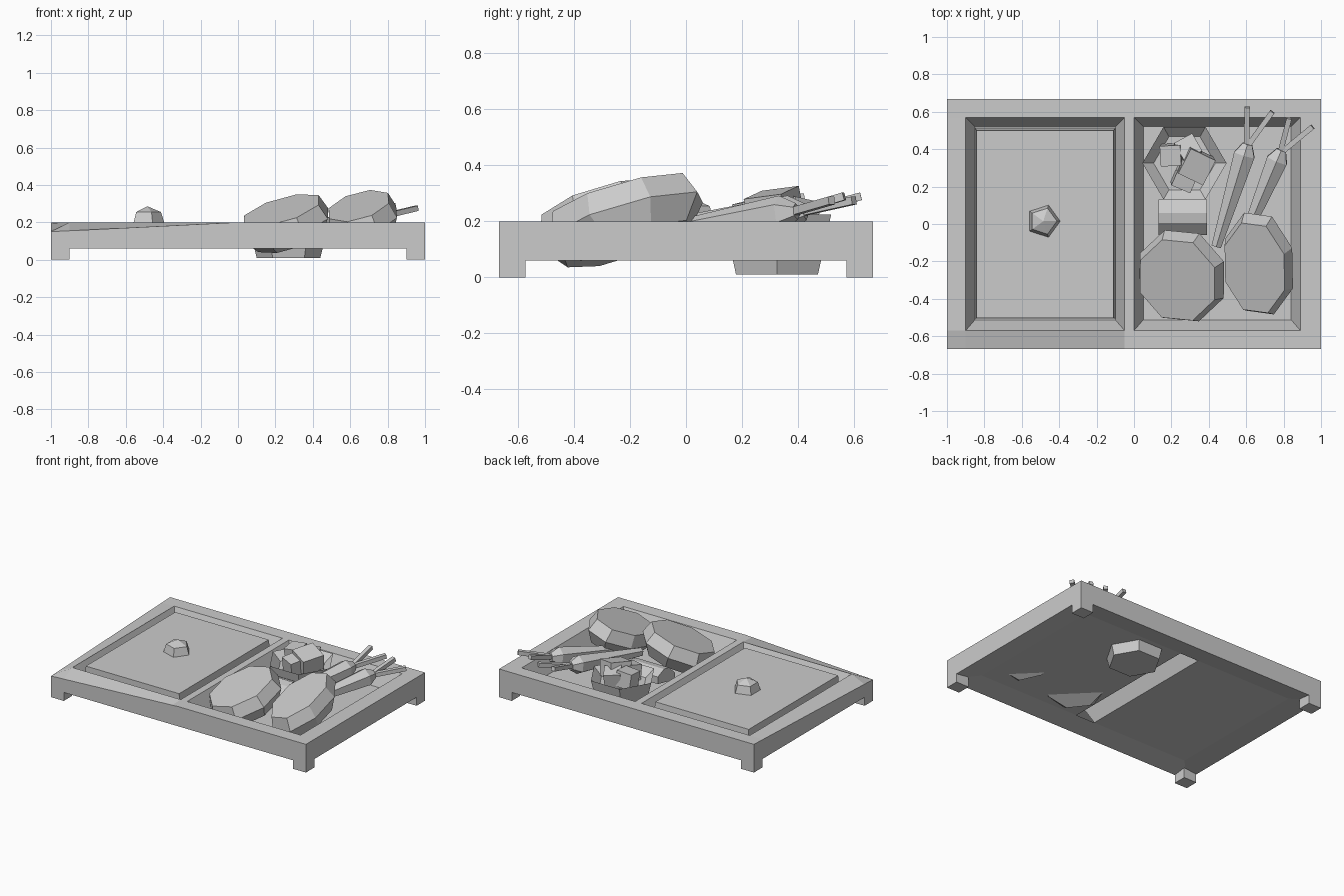
import bpy, bmesh, math
from mathutils import Vector, Matrix, Euler

if "Cube" in bpy.data.objects:
    bpy.data.objects.remove(bpy.data.objects["Cube"])


def finish(name, bm):
    bmesh.ops.recalc_face_normals(bm, faces=bm.faces)
    me = bpy.data.meshes.new(name)
    bm.to_mesh(me)
    bm.free()
    ob = bpy.data.objects.new(name, me)
    bpy.context.collection.objects.link(ob)
    return ob


def loft(name, rings, caps=(True, True)):
    """Join equal-length rings of points with quads."""
    bm = bmesh.new()
    vs = [[bm.verts.new(p) for p in r] for r in rings]
    n = len(rings[0])
    for a, b in zip(vs, vs[1:]):
        for i in range(n):
            j = (i + 1) % n
            bm.faces.new((a[i], a[j], b[j], b[i]))
    if caps[0]:
        bm.faces.new(vs[0][::-1])
    if caps[1]:
        bm.faces.new(vs[-1])
    return finish(name, bm)


def ring(n, rx, ry, z, start=0.0, at=(0, 0)):
    return [Vector((at[0] + rx * math.cos(start + math.tau * i / n),
                    at[1] + ry * math.sin(start + math.tau * i / n), z)) for i in range(n)]


def rect(x0, x1, y0, y1, z):
    return [Vector(p) for p in ((x0, y0, z), (x1, y0, z), (x1, y1, z), (x0, y1, z))]


def rod(name, stations, n):
    """Tapered rod through (point, radius) stations."""
    d = Vector(stations[-1][0]) - Vector(stations[0][0])
    q = d.to_track_quat('Z', 'Y')
    return loft(name, [[Vector(p) + q @ v for v in ring(n, r, r, 0, math.pi / n)]
                       for p, r in stations])


def block(name, loc, size, rot=(0, 0, 0)):
    bm = bmesh.new()
    m = Matrix.Translation(loc) @ Euler(rot).to_matrix().to_4x4() @ Matrix.Diagonal((*size, 1))
    bmesh.ops.create_cube(bm, size=1, matrix=m)
    return finish(name, bm)


# Tray shell: rim with a dipped front-left corner and two sloping compartments
W, D, FLOOR = 1.0, 0.667, 0.08
xs, ys = (-W, -0.9, -0.05, 0.0, 0.89, W), (-D, -0.57, 0.57, D)


def rim_z(x, y):
    if y == -D:
        return 0.2 - 0.05 * max(-x, 0)
    return 0.2 - 0.05 * (D - y) / (2 * D) if x == -W else 0.2


bm = bmesh.new()
g = [[bm.verts.new((x, y, rim_z(x, y))) for y in ys] for x in xs]
for i in range(5):
    for j in range(3):
        c = (g[i][j], g[i + 1][j], g[i + 1][j + 1], g[i][j + 1])
        if j == 1 and i in (1, 3):
            x0, x1 = xs[i] + 0.05, xs[i + 1] - 0.05
            f = [bm.verts.new(p) for p in rect(x0, x1, -0.512, 0.52, FLOOR)]
            for k in range(4):
                bm.faces.new((c[k], c[(k + 1) % 4], f[(k + 1) % 4], f[k]))
            bm.faces.new(f)
        else:
            bm.faces.new(c)
border = [g[i][0] for i in range(6)] + [g[5][j] for j in (1, 2, 3)] \
    + [g[i][3] for i in (4, 3, 2, 1, 0)] + [g[0][j] for j in (2, 1)]
low = [bm.verts.new((v.co.x, v.co.y, 0.06)) for v in border]
under = [bm.verts.new((max(-0.85, min(0.84, v.co.x)), max(-0.512, min(0.52, v.co.y)), FLOOR))
         for v in border]
for k in range(len(border)):
    m = (k + 1) % len(border)
    bm.faces.new((border[k], border[m], low[m], low[k]))
    bm.faces.new((low[k], low[m], under[m], under[k]))
bmesh.ops.remove_doubles(bm, verts=under, dist=1e-4)
finish("tray", bm)

# Corner feet
for sx in (-1, 1):
    for sy in (-1, 1):
        block("foot", (sx * 0.95, sy * 0.62, 0.035), (0.1, 0.094, 0.07))

# Lid over the left compartment, with a faceted knob
loft("lid", [rect(-0.85, -0.098, -0.505, 0.513, FLOOR),
             rect(-0.842, -0.11, -0.503, 0.5, 0.2)])
kc = (-0.485, 0.015)
loft("lid_knob", [ring(5, 0.092, 0.092, 0.195, 0, kc), ring(5, 0.073, 0.073, 0.255, 0, kc),
                  ring(5, 0.002, 0.002, 0.285, 0, kc)])

# Hexagonal dish
dc = (0.27, 0.325)
loft("dish", [ring(6, r, r * 0.86 / 0.866, z, 0, dc) for r, z in
              ((0.17, 0.01), (0.225, 0.225), (0.165, 0.17))])

# Cubes heaped in the dish
for loc, s, rot in (((0.33, 0.315, 0.25), 0.15, (0.12, 0.2, -0.45)),
                    ((0.20, 0.37, 0.235), 0.11, (0.1, -0.1, 0.05)),
                    ((0.29, 0.40, 0.23), 0.11, (-0.2, 0.1, 0.5)),
                    ((0.27, 0.245, 0.22), 0.11, (0.15, 0.1, -0.4))):
    block("dish_cube", loc, (s, s, 0.11), rot)

# Short log lying across the compartment
profile = ((0.13, 0.12), (0.13, 0.17), (0.06, 0.2), (0.005, 0.19), (-0.06, 0.13), (-0.06, 0.08))
loft("log_slice", [[Vector((x, y, z)) for y, z in profile] for x in (0.13, 0.39)])

# Two tilted eight-sided loaves leaning over the front
for c, rx, ry in (((0.232, -0.3, 0.265), 0.224, 0.235), ((0.645, -0.235, 0.288), 0.178, 0.262)):
    n = Vector((-0.3, -0.3, 1)).normalized()
    ex = Vector((1, 0, 0.3)).normalized()
    ey = n.cross(ex)
    loft("loaf", [[Vector(c) - n * d + ex * v.x + ey * v.y
                   for v in ring(8, rx * k, ry * k, 0, 0.3)]
                  for d, k in ((0, 1), (0.085, 1.13), (0.17, 0.85))])

# Two carrots with forked stalks
for tip, top, ends in (((0.44, -0.12, 0.17), (0.59, 0.37, 0.228), ((0.605, 0.625, 0.29), (0.74, 0.6, 0.275))),
                       ((0.6, -0.05, 0.17), (0.765, 0.34, 0.228), ((0.83, 0.565, 0.29), (0.955, 0.52, 0.275)))):
    a, b = Vector(tip), Vector(top)
    u = (b - a).normalized()
    rod("carrot", [(a, 0.03), (b, 0.065), (b + u * 0.06, 0.03)], 6)
    for e in ends:
        rod("carrot_stalk", [(b + u * 0.04, 0.02), (Vector(e), 0.02)], 4)
